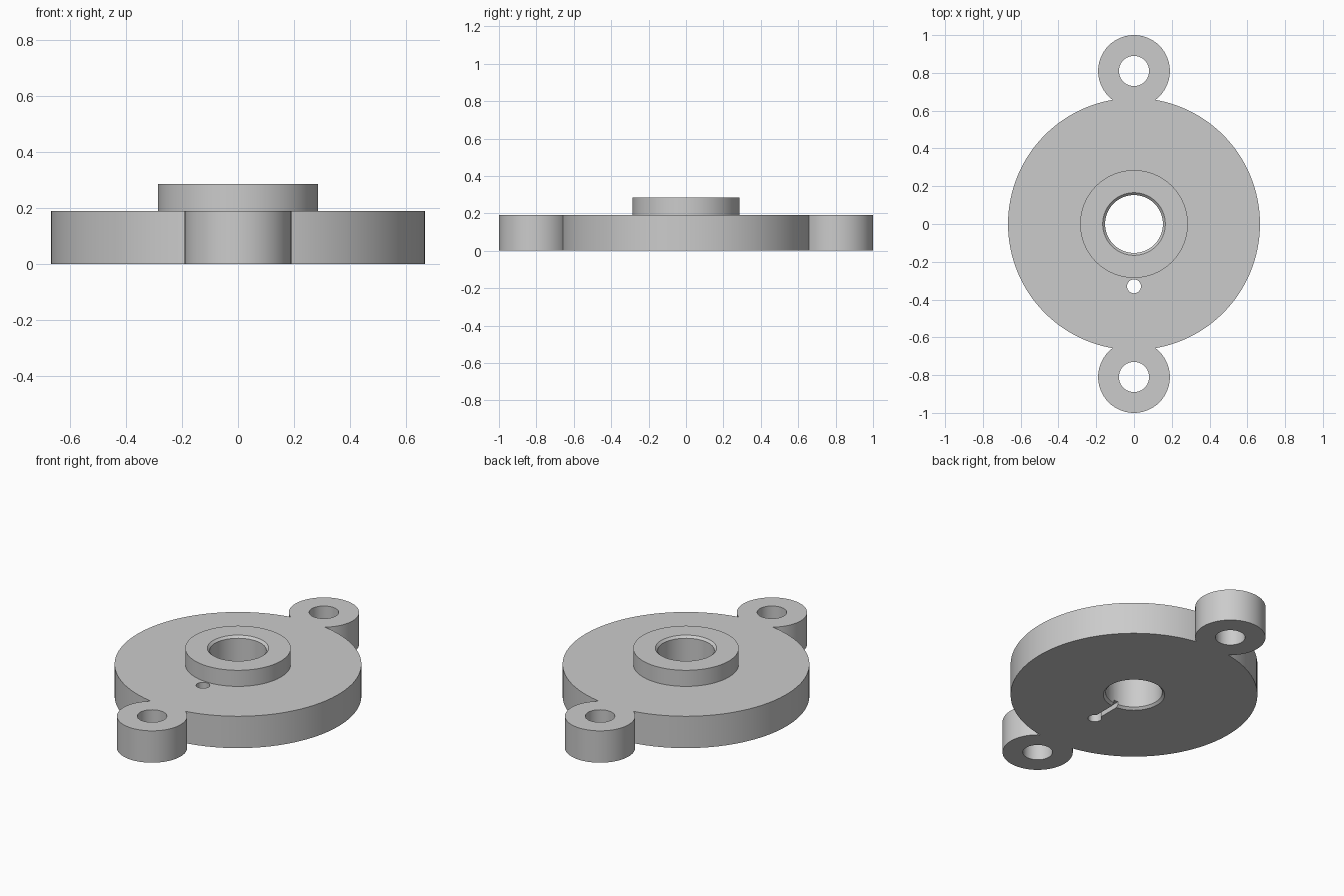
import bpy, bmesh, math

cube = bpy.data.objects.get("Cube")
if cube:
    bpy.data.objects.remove(cube, do_unlink=True)

PLATE_TOP, HUB_TOP, EAR_Y = 0.19, 0.286, 0.81
BORE_R, CHAMFER = 0.153, 0.013

grey = bpy.data.materials.new("plain grey")
grey.use_nodes = True
grey.diffuse_color = (0.6, 0.6, 0.6, 1)
grey.node_tree.nodes["Principled BSDF"].inputs["Base Color"].default_value = grey.diffuse_color


def add_object(name, bm):
    bmesh.ops.recalc_face_normals(bm, faces=bm.faces[:])
    mesh = bpy.data.meshes.new(name)
    bm.to_mesh(mesh)
    bm.free()
    mesh.materials.append(grey)
    obj = bpy.data.objects.new(name, mesh)
    bpy.context.collection.objects.link(obj)
    return obj


def turned(name, profile, y=0, sides=64):
    """Closed solid turned about a vertical axis from (radius, z) pairs."""
    bm = bmesh.new()
    rings = []
    for r, z in profile:
        angles = [2 * math.pi * i / sides for i in range(sides)]
        rings.append([bm.verts.new((r * math.cos(a), y + r * math.sin(a), z)) for a in angles])
    for low, high in zip(rings, rings[1:]):
        for i in range(sides):
            j = (i + 1) % sides
            bm.faces.new((low[i], low[j], high[j], high[i]))
    bm.faces.new(rings[0])
    bm.faces.new(rings[-1])
    return add_object(name, bm)


def combine(target, tool, operation):
    mod = target.modifiers.new(tool.name, "BOOLEAN")
    mod.operation, mod.solver, mod.object = operation, "EXACT", tool
    bpy.context.view_layer.objects.active = target
    bpy.ops.object.modifier_apply(modifier=mod.name)
    bpy.data.objects.remove(tool, do_unlink=True)


# Round plate with raised hub
R, HUB_R = 0.667, 0.285
flange = turned("flange_plate", [(R, 0), (R, PLATE_TOP), (HUB_R, PLATE_TOP), (HUB_R, HUB_TOP)], sides=128)

# Mounting ears, front and back
for side in (-1, 1):
    ear = turned("mounting_ear", [(0.19, 0), (0.19, PLATE_TOP)], side * EAR_Y)
    combine(flange, ear, "UNION")
for side in (-1, 1):
    hole = turned("bolt_hole", [(0.08, -0.1), (0.08, 0.4)], side * EAR_Y)
    combine(flange, hole, "DIFFERENCE")

# Central bore, chamfered at both ends
wide = BORE_R + CHAMFER
bore = turned("bore", [(wide, -0.1), (wide, 0), (BORE_R, CHAMFER),
                       (BORE_R, HUB_TOP - CHAMFER), (wide, HUB_TOP), (wide, 0.4)])
combine(flange, bore, "DIFFERENCE")

# Small oil hole and the groove under the plate that joins it to the bore
oil_hole = turned("oil_hole", [(0.037, -0.1), (0.037, 0.4)], -0.33, 24)
combine(flange, oil_hole, "DIFFERENCE")
bm = bmesh.new()
bmesh.ops.create_cube(bm, size=1)
bmesh.ops.scale(bm, vec=(0.03, 0.23, 0.06), verts=bm.verts[:])
bmesh.ops.translate(bm, vec=(0, -0.215, 0), verts=bm.verts[:])
combine(flange, add_object("oil_groove", bm), "DIFFERENCE")

# Smooth round walls, crisp edges
bpy.ops.object.select_all(action="DESELECT")
flange.select_set(True)
bpy.context.view_layer.objects.active = flange
bpy.ops.object.shade_smooth_by_angle(angle=math.radians(30))
